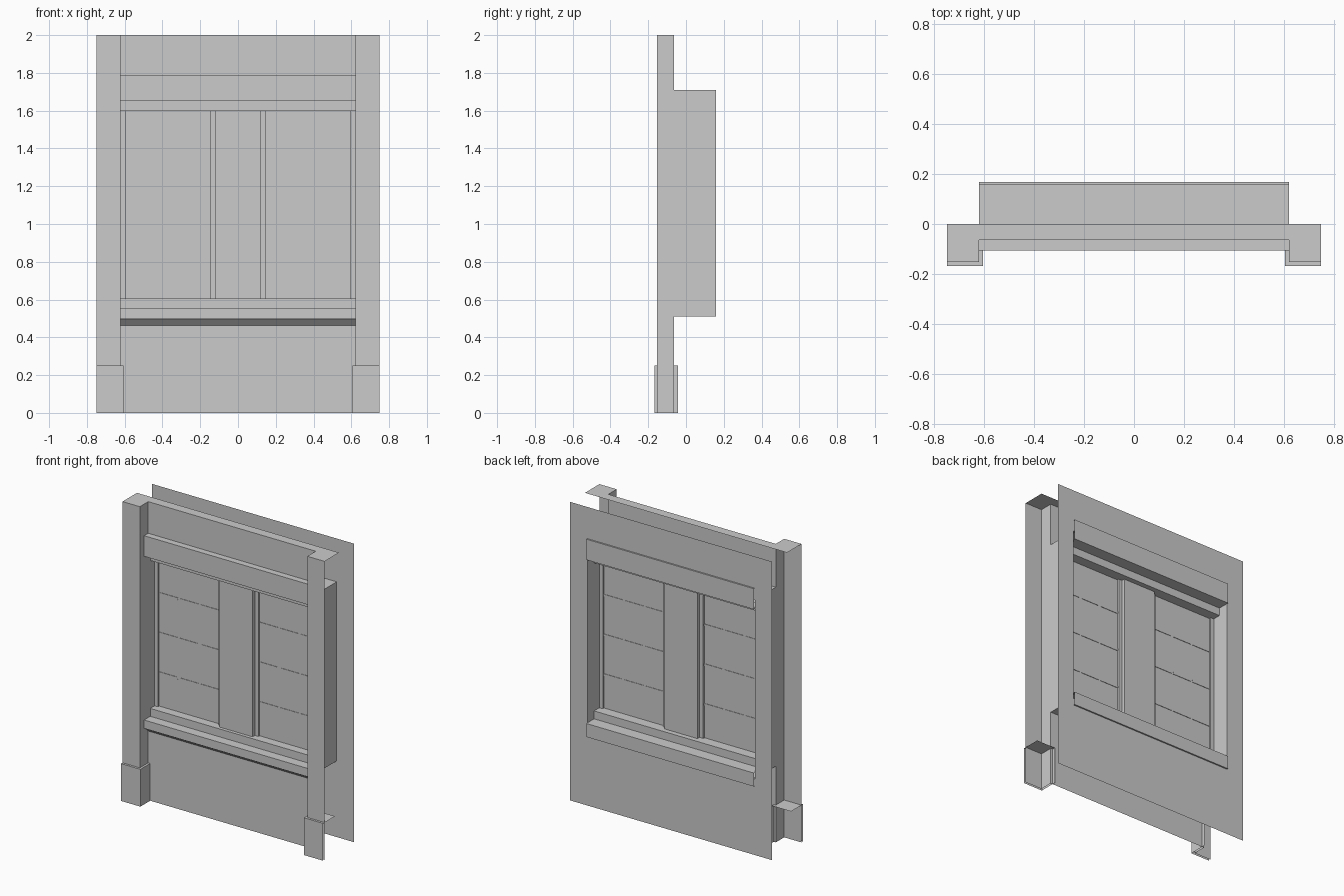
import bpy

if "Cube" in bpy.data.objects:
    bpy.data.objects.remove(bpy.data.objects["Cube"])

FRONT, WALL_F, WALL_B = -0.153, -0.064, 0.158   # pillar front, outer wall, inner wall
W, HW = 0.749, 0.621                            # half widths: whole wall, opening


def mesh_obj(name, verts, faces):
    me = bpy.data.meshes.new(name)
    me.from_pydata(verts, [], faces)
    me.update()
    ob = bpy.data.objects.new(name, me)
    bpy.context.collection.objects.link(ob)
    return ob


def extrude_x(name, profile, x0, x1):
    """Open sheet: a (y, z) profile swept along x."""
    n = len(profile)
    verts = [(x, y, z) for x in (x0, x1) for y, z in profile]
    return mesh_obj(name, verts, [(i, i + 1, n + i + 1, n + i) for i in range(n - 1)])


def extrude_z(name, path, z0, z1):
    """Open sheet: an (x, y) path swept upward."""
    n = len(path)
    verts = [(x, y, z) for z in (z0, z1) for x, y in path]
    return mesh_obj(name, verts, [(i, i + 1, n + i + 1, n + i) for i in range(n - 1)])


def flat(name, pts, z):
    return mesh_obj(name, [(x, y, z) for x, y in pts], [tuple(range(len(pts)))])


def panel(name, x0, x1, z0, z1, y):
    return extrude_x(name, [(y, z0), (y, z1)], x0, x1)


def mirror(ob):
    m = ob.modifiers.new("mirror", 'MIRROR')
    m.use_mirror_merge = False
    return ob


# corner pillars and plinths (open on the outer side)
mirror(extrude_z("pillar", [(-W, FRONT), (-HW, FRONT), (-HW, WALL_F)], 0, 2))
mirror(extrude_z("plinth", [(-W, -0.168), (-0.606, -0.168), (-0.606, -0.042)], 0, 0.25))
mirror(flat("plinth_top", [(-W, -0.168), (-0.606, -0.168), (-0.606, -0.042), (-W, -0.042)], 0.25))

# top cap following the pillars
flat("wall_cap", [(-W, FRONT), (-HW, FRONT), (-HW, WALL_F), (HW, WALL_F),
                  (HW, FRONT), (W, FRONT), (W, 0), (-W, 0)], 2)

# outer wall above and below the window
panel("outer_wall_lower", -HW, HW, 0, 0.51, WALL_F)
panel("outer_wall_upper", -HW, HW, 1.71, 2, WALL_F)

# inner wall with window opening
panel("inner_wall_lower", -W, W, 0, 0.51, WALL_B)
panel("inner_wall_upper", -W, W, 1.71, 2, WALL_B)
mirror(panel("inner_wall_side", -W, -HW, 0.51, 1.71, WALL_B))

# jambs lining the opening
mirror(extrude_z("jamb", [(-HW, WALL_F), (-HW, WALL_B)], 0.51, 1.71))
extrude_x("lining_top", [(WALL_F, 1.71), (WALL_B, 1.71)], -HW, HW)
extrude_x("lining_bottom", [(WALL_F, 0.51), (WALL_B, 0.51)], -HW, HW)

# stepped header and sill
extrude_x("header", [(WALL_F, 1.788), (-0.107, 1.788), (-0.107, 1.65), (-0.042, 1.65),
                     (-0.042, 1.597), (0.086, 1.597), (0.086, 1.65), (0.168, 1.65),
                     (0.168, 1.788), (WALL_B, 1.788)], -HW, HW)
extrude_x("sill", [(WALL_F, 0.463), (-0.097, 0.497), (-0.107, 0.497), (-0.107, 0.553),
                   (-0.042, 0.553), (-0.042, 0.606), (0.086, 0.606), (0.086, 0.553),
                   (0.168, 0.553), (0.168, 0.463), (WALL_B, 0.463)], -HW, HW)

# centre post
extrude_z("centre_post", [(-0.122, -0.02), (0.122, -0.02), (0.122, 0.052),
                          (-0.122, 0.052), (-0.122, -0.02)], 0.606, 1.597)

# window frame stiles and panes on both sides
Y0, Y1, YP = 0.004, 0.03, 0.017
mirror(extrude_z("outer_stile", [(-HW, Y0), (-0.596, Y0), (-0.596, Y1), (-HW, Y1)], 0.606, 1.597))
mirror(extrude_z("inner_stile", [(-0.122, Y0), (-0.148, Y0), (-0.148, Y1), (-0.122, Y1)], 0.606, 1.597))
mirror(panel("window_pane", -0.596, -0.148, 0.606, 1.597, YP))

# short glazing bars between the panes
cell, gap = 0.139, 0.0155
for row in range(3):
    z = 0.83 + row * 0.266
    for col in range(3):
        x = -0.596 + col * (cell + gap)
        mirror(extrude_x("glazing_bar", [(YP - 0.003, z - 0.007), (YP - 0.003, z + 0.007),
                                         (YP + 0.003, z + 0.007), (YP + 0.003, z - 0.007),
                                         (YP - 0.003, z - 0.007)], x, x + cell))
